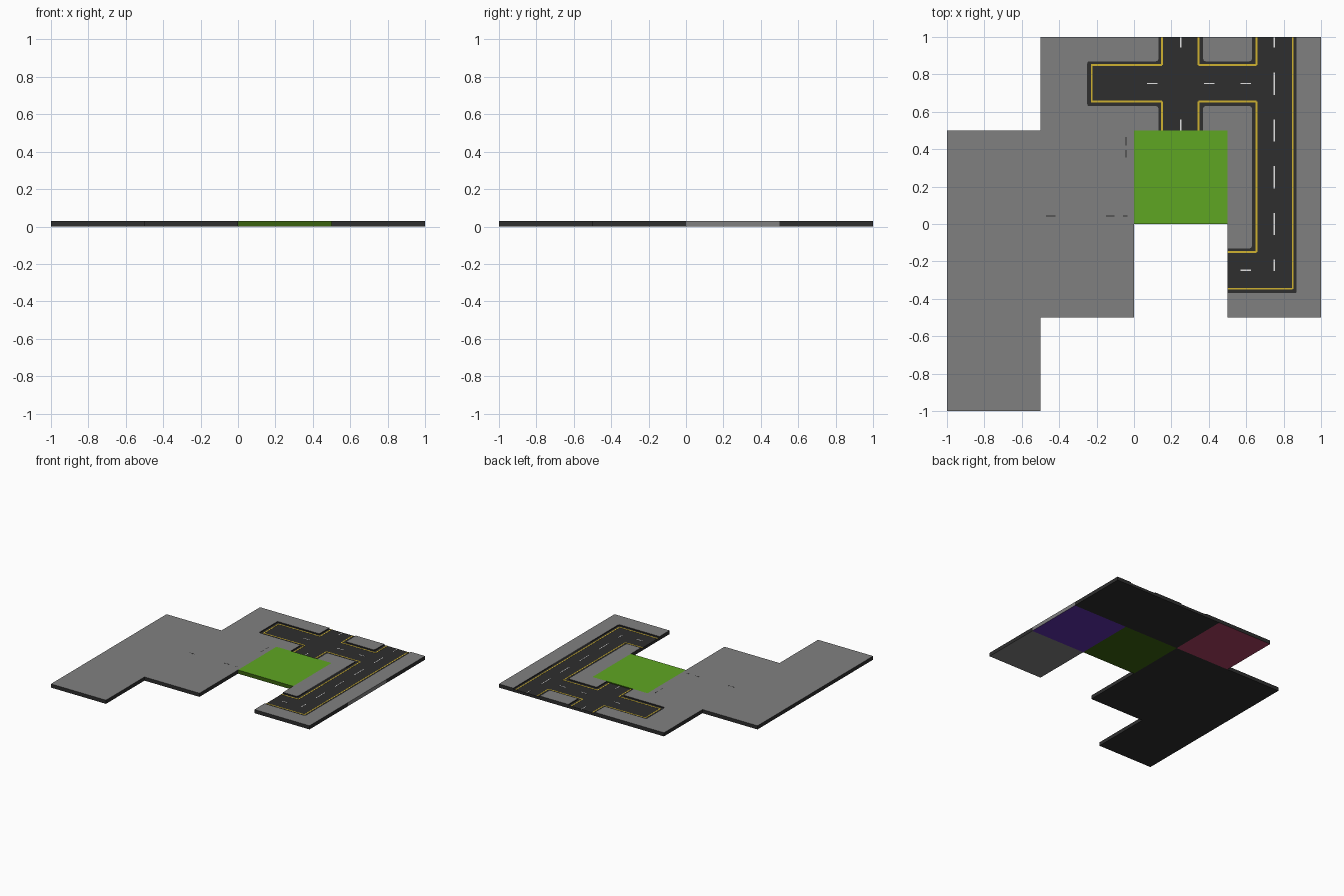
import bpy, bmesh

if "Cube" in bpy.data.objects:
    bpy.data.objects.remove(bpy.data.objects["Cube"])

BASE, TOP, S = 0.022, 0.03, 0.5   # road level, pavement level, tile size


def mat(name, r, g, b):
    lin = lambda c: (c / 255 / 12.92) if c < 11 else ((c / 255 + 0.055) / 1.055) ** 2.4
    m = bpy.data.materials.new(name)
    m.diffuse_color = (lin(r), lin(g), lin(b), 1)
    m.use_nodes = True
    m.node_tree.nodes["Principled BSDF"].inputs["Base Color"].default_value = m.diffuse_color
    return m


asphalt = mat("asphalt", 46, 46, 46)
grey = mat("pavement grey", 128, 128, 128)
green = mat("grass green", 95, 166, 34)
dark_green = mat("dark green", 58, 98, 16)
purple = mat("purple", 94, 47, 172)
maroon = mat("maroon", 172, 64, 98)
yellow = mat("line yellow", 208, 178, 48)
white = mat("dash white", 228, 228, 228)


def on_border(v):
    return any(abs(c / S - round(c / S)) < 1e-4 for c in (v.co.x, v.co.y))


def prism(name, loops, z0, z1, top, side, bottom, rounding=0):
    """Extrude outlines upwards; colour top, side and bottom by face direction."""
    bm = bmesh.new()
    for pts in loops:
        f = bm.faces.new([bm.verts.new((x, y, z0)) for x, y in pts])
        ext = bmesh.ops.extrude_face_region(bm, geom=[f], use_keep_orig=True)["geom"]
        for v in ext:
            if isinstance(v, bmesh.types.BMVert):
                v.co.z = z1
    if rounding:
        corner = [e for e in bm.edges
                  if abs(e.verts[0].co.z - e.verts[1].co.z) > 1e-4 and not on_border(e.verts[0])]
        bmesh.ops.bevel(bm, geom=corner, offset=rounding, segments=3, profile=0.5, affect='EDGES')
    bmesh.ops.recalc_face_normals(bm, faces=bm.faces[:])
    for f in bm.faces:
        f.material_index = 0 if f.normal.z > 0.5 else 2 if f.normal.z < -0.5 else 1
    me = bpy.data.meshes.new(name)
    bm.to_mesh(me)
    bm.free()
    for m in (top, side, bottom):
        me.materials.append(m)
    ob = bpy.data.objects.new(name, me)
    bpy.context.collection.objects.link(ob)
    return ob


def rect(x0, y0, x1, y1):
    return [(x0, y0), (x1, y0), (x1, y1), (x0, y1)]


def tile(name, x, y, height, top, side, bottom):
    prism(name, [rect(x, y, x + S, y + S)], 0, height, top, side, bottom)


# plain paved tiles
for i, (x, y) in enumerate([(-1, -1), (-1, -.5), (-1, 0), (-.5, -.5), (-.5, 0)]):
    tile(f"paved_tile_{i + 1}", x, y, TOP, grey, asphalt, asphalt)

# grass tile
tile("grass_tile", 0, 0, TOP, green, dark_green, dark_green)

# road tiles: slab plus raised pavements, (x, y, side, bottom, pavement outlines)
A, B = 0.13, 0.37   # pavement edges inside a tile


def corners(x, y, picks):
    spans = [(0, A), (B, S)]
    return [rect(x + spans[i][0], y + spans[j][0], x + spans[i][1], y + spans[j][1])
            for i, j in picks]


roads = {
    "crossroad": (0, .5, asphalt, asphalt, corners(0, .5, [(0, 0), (0, 1), (1, 0), (1, 1)])),
    "junction": (.5, .5, asphalt, asphalt,
                 corners(.5, .5, [(0, 0), (0, 1)]) + [rect(.5 + B, .5, 1, 1)]),
    "straight": (.5, 0, grey, purple, [rect(.5, 0, .5 + A, .5), rect(.5 + B, 0, 1, .5)]),
    "bend": (.5, -.5, asphalt, grey,
             corners(.5, -.5, [(0, 1)]) +
             [[(.5, -.5), (1, -.5), (1, 0), (.87, 0), (.87, -.37), (.5, -.37)]]),
    "dead_end": (-.5, .5, asphalt, maroon,
                 [[(-.5, .5), (0, .5), (0, .63), (-.25, .63), (-.25, .87), (0, .87),
                   (0, 1), (-.5, 1)]]),
}
for name, (x, y, side, bottom, loops) in roads.items():
    tile(name + "_road", x, y, BASE, asphalt, side, bottom)
    prism(name + "_pavement", loops, BASE, TOP, grey, side, side, 0.012)


def stripes(name, lines, width, z, m):
    """Thin plates along axis-aligned segments."""
    w = width / 2
    prism(name, [rect(min(a, c) - w * (a == c), min(b, d) - w * (b == d),
                      max(a, c) + w * (a == c), max(b, d) + w * (b == d))
                 for a, b, c, d in lines], z, z + 0.001, m, m, m)


# yellow edge lines
stripes("edge_lines", [
    (-.226, .65, -.226, .85), (-.23, .85, .15, .85), (-.23, .655, .15, .655),
    (.15, .85, .15, 1), (.15, .5, .15, .655), (.345, .85, .345, 1), (.345, .5, .345, .655),
    (.345, .85, .655, .85), (.345, .655, .655, .655), (.655, .85, .655, 1),
    (.655, -.15, .655, .655), (.5, -.15, .655, -.15), (.848, -.347, .848, 1),
    (.5, -.347, .848, -.347)], 0.009, BASE, yellow)

# white centre dashes
stripes("centre_dashes", [
    (.07, .752, .125, .752), (.375, .752, .43, .752), (.57, .752, .625, .752),
    (.25, .945, .25, 1), (.25, .5, .25, .56), (.75, .945, .75, 1), (.75, .69, .75, .81),
    (.75, .44, .75, .56), (.75, .19, .75, .31), (.75, -.06, .75, .06),
    (.75, -.25, .75, -.19), (.57, -.247, .625, -.247)], 0.006, BASE, white)

# faint dark ticks on the paved tiles
stripes("paving_ticks", [
    (-.043, .355, -.043, .395), (-.043, .42, -.043, .465), (-.47, .043, -.42, .043),
    (-.15, .043, -.105, .043), (-.06, .043, -.035, .043)], 0.005, TOP - 0.0005, asphalt)
